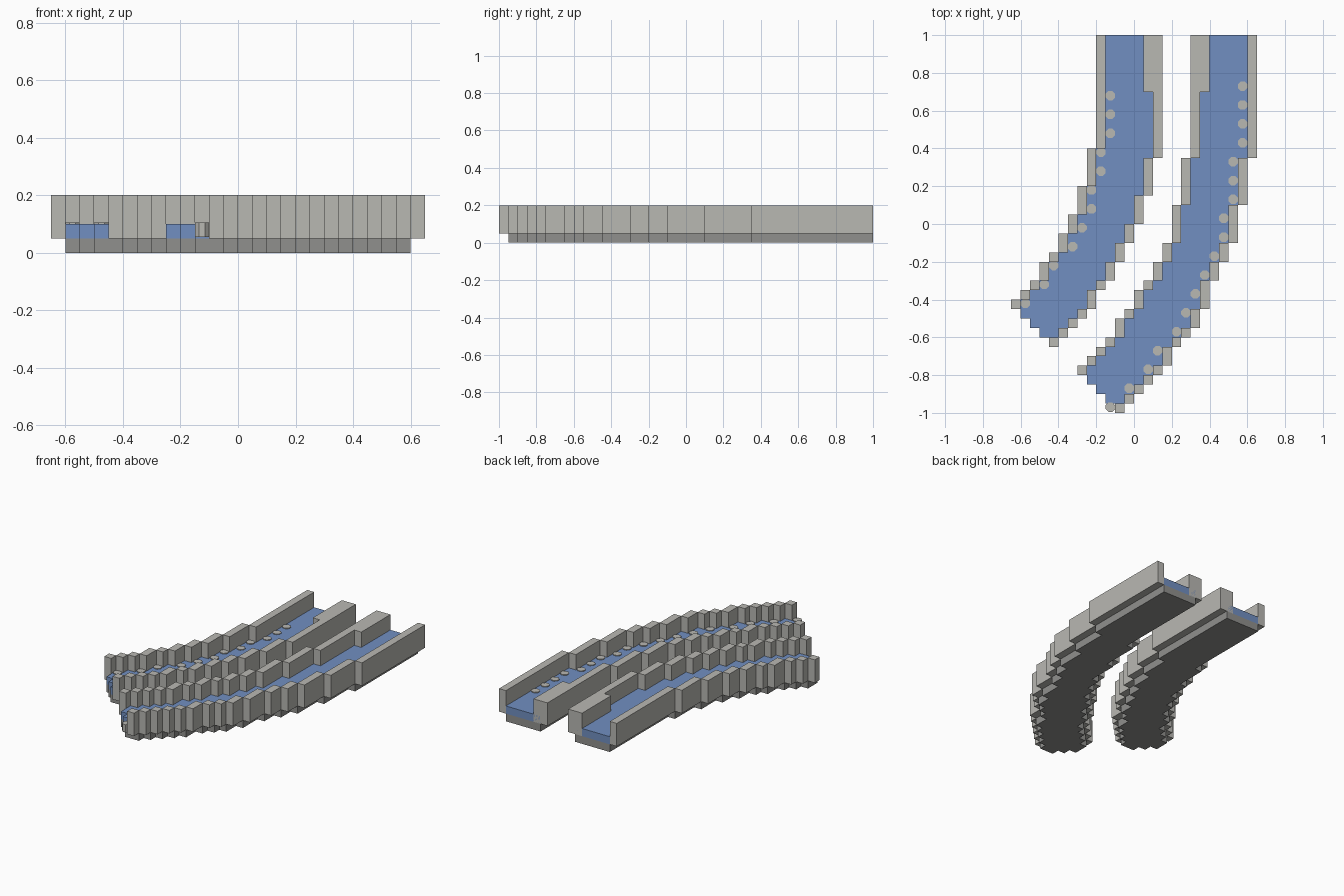
import bpy
import bmesh
import math

U = 0.05  # block width

cube = bpy.data.objects.get("Cube")
if cube:
    bpy.data.objects.remove(cube, do_unlink=True)


def material(name, color):
    m = bpy.data.materials.new(name)
    m.use_nodes = True
    m.diffuse_color = (*color, 1)
    m.node_tree.nodes["Principled BSDF"].inputs["Base Color"].default_value = (*color, 1)
    return m


STONE = material("light stone", (0.485, 0.48, 0.45))
BED = material("dark stone", (0.28, 0.28, 0.27))
WATER = material("water blue", (0.165, 0.275, 0.533))


def prism(bm, outline, z0, z1):
    """Extrude a counter-clockwise outline from z0 to z1."""
    face = bm.faces.new([bm.verts.new((x, y, z0)) for x, y in outline])
    top = bmesh.ops.extrude_face_region(bm, geom=[face])["geom"]
    verts = [g for g in top if isinstance(g, bmesh.types.BMVert)]
    bmesh.ops.translate(bm, verts=verts, vec=(0, 0, z1 - z0))


def finish(name, bm, mat):
    bmesh.ops.recalc_face_normals(bm, faces=bm.faces)
    mesh = bpy.data.meshes.new(name)
    bm.to_mesh(mesh)
    bm.free()
    mesh.materials.append(mat)
    bpy.context.collection.objects.link(bpy.data.objects.new(name, mesh))


def rect(x0, x1, y0, y1):
    return [(x0, y0), (x1, y0), (x1, y1), (x0, y1)]


def wall_blocks(start, breaks):
    """Map each block column to its (low, high) y range."""
    first = round(start / U)
    return {first - i: (breaks[i + 1], breaks[i]) for i in range(len(breaks) - 1)}


def make_wall(name, blocks, wide=0):
    bm = bmesh.new()
    for c, (lo, hi) in blocks.items():
        prism(bm, rect(c * U, (c + 1) * U, lo, hi), 0.05, 0.2)
    # Thicker section at the straight end
    if wide:
        c = max(blocks) + wide
        prism(bm, rect(c * U, (c + 1) * U, 0.7, 1), 0.05, 0.2)
    finish(name, bm, STONE)


def bed_outline(west, east):
    """Stepped outline of the space between two walls."""
    end, end_y = min(east), east[min(east)][1]
    low, high = [], []
    for c in range(min(west) + 1, max(east)):
        lo = east[c][1] if c in east else end_y + U * (end - 1 - c)
        hi = west[c][0] if c in west else 1
        low += [(c * U, lo), ((c + 1) * U, lo)]
        high += [(c * U, hi), ((c + 1) * U, hi)]
    points = low + high[::-1]
    return [p for i, p in enumerate(points) if math.dist(p, points[i - 1]) > 1e-4]


def make_pebbles(name, blocks, y, side):
    """Eight-sided pebbles spaced along the water side of a wall."""
    bm = bmesh.new()
    bottom = min(lo for lo, hi in blocks.values())
    while y > bottom + U / 2:
        c = next(c for c, (lo, hi) in blocks.items() if lo <= y < hi)
        x = (c + 0.5 + side) * U
        ring = [math.radians(22.5 + 45 * k) for k in range(8)]
        prism(bm, [(x + 0.027 * math.cos(a), y + 0.027 * math.sin(a)) for a in ring],
              0.055, 0.105)
        y -= 0.1
    finish(name, bm, STONE)


def make_channel(name, west, east, wide_wall):
    make_wall(name + "_west_wall", west, 1 if wide_wall == "west" else 0)
    make_wall(name + "_east_wall", east, -1 if wide_wall == "east" else 0)
    for part, z0, z1, mat in (("bed", 0, 0.05, BED), ("water", 0.05, 0.1, WATER)):
        bm = bmesh.new()
        prism(bm, bed_outline(west, east), z0, z1)
        finish(name + "_" + part, bm, mat)


# Channel on the right-hand side
west = wall_blocks(-0.2, [1, .4, .2, .05, -.05, -.15, -.2, -.3, -.35, -.4, -.45])
east = wall_blocks(0.1, [1, .35, .15, 0, -.1, -.2, -.3, -.35, -.45, -.5, -.55, -.6, -.65])
make_channel("right_channel", west, east, "east")
make_pebbles("right_pebbles", west, 0.68, 1)

# Channel on the left-hand side
west = wall_blocks(0.3, [1, .35, .1, -.1, -.2, -.3, -.35, -.45, -.5, -.6, -.65, -.7,
                         -.75, -.8])
east = wall_blocks(0.6, [1, .35, .1, -.1, -.2, -.3, -.45, -.55, -.6, -.65, -.75, -.8,
                         -.85, -.9, -.95, -1])
make_channel("left_channel", west, east, "west")
make_pebbles("left_pebbles", east, 0.73, -1)
